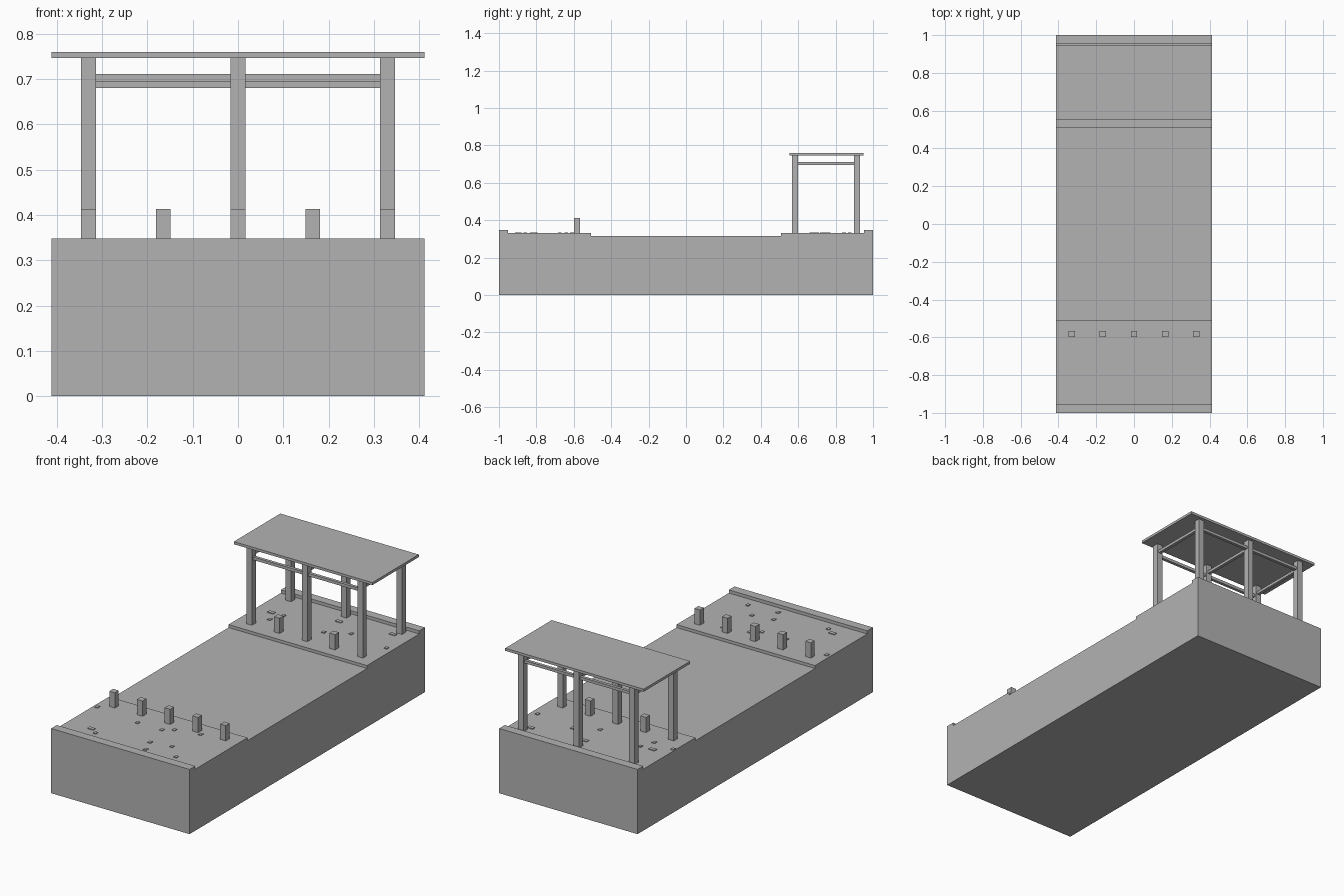
import bpy
import bmesh

if "Cube" in bpy.data.objects:
    bpy.data.objects.remove(bpy.data.objects["Cube"])

grey = bpy.data.materials.new("plain grey")
grey.use_nodes = True
grey.diffuse_color = (0.45, 0.45, 0.45, 1)
grey.node_tree.nodes["Principled BSDF"].inputs["Base Color"].default_value = (0.45, 0.45, 0.45, 1)


def finish(name, bm):
    bmesh.ops.recalc_face_normals(bm, faces=bm.faces)
    mesh = bpy.data.meshes.new(name)
    bm.to_mesh(mesh)
    bm.free()
    mesh.materials.append(grey)
    obj = bpy.data.objects.new(name, mesh)
    bpy.context.collection.objects.link(obj)


def box(name, x, y, z):
    """Box between (low, high) limits on each axis."""
    bm = bmesh.new()
    bmesh.ops.create_cube(bm, size=1)
    for v in bm.verts:
        v.co = [lim[0] if c < 0 else lim[1] for c, lim in zip(v.co, (x, y, z))]
    finish(name, bm)


def around(c, size):
    return c - size / 2, c + size / 2


HALF = 0.412
ROAD, PAVE, KERB = 0.315, 0.331, 0.348
POST = 0.033
FRONT_ROW, BACK_ROW = 0.583, 0.915

# Ground block: road, raised pavements and outer kerbs as one side profile
half_profile = [(1, 0), (1, KERB), (0.952, KERB), (0.952, PAVE), (0.508, PAVE), (0.508, ROAD)]
profile = half_profile + [(-y, z) for y, z in reversed(half_profile)]
bm = bmesh.new()
face = bm.faces.new([bm.verts.new((-HALF, y, z)) for y, z in profile])
side = bmesh.ops.extrude_face_region(bm, geom=[face])
bmesh.ops.translate(bm, vec=(2 * HALF, 0, 0),
                    verts=[v for v in side["geom"] if isinstance(v, bmesh.types.BMVert)])
finish("street_block", bm)

# Bollards along both pavements; shelter posts replace every other one at the back
for i in range(-2, 3):
    x = around(i * 0.165, POST)
    box("front_bollard", x, around(-FRONT_ROW, POST), (PAVE, 0.413))
    if i % 2:
        box("back_bollard", x, around(FRONT_ROW, POST), (PAVE, 0.413))
    else:
        for y in (FRONT_ROW, BACK_ROW):
            box("shelter_post", x, around(y, POST), (PAVE, 0.746))
        # Cross beams running front to back
        box("shelter_cross_beam", around(i * 0.165, POST / 2),
            (FRONT_ROW + POST / 2, BACK_ROW - POST / 2), (0.696, 0.711))

# Long beams between the posts, the rear ones a step higher
for s in (-1, 1):
    x = around(s * 0.165, 0.33 - POST)
    box("shelter_front_beam", x, around(FRONT_ROW, POST / 2), (0.68, 0.696))
    box("shelter_back_beam", x, around(BACK_ROW, POST / 2), (0.696, 0.711))

# Shelter roof
box("shelter_roof", (-HALF, HALF), (0.553, 0.948), (0.746, 0.76))

# Loose litter lying on the pavements
litter = [(-0.39, -0.64), (-0.125, -0.675), (0.02, -0.675), (0.07, -0.64), (0.205, -0.61),
          (0.055, -0.825), (0.17, -0.805), (-0.225, -0.89), (0.085, -0.905), (0.255, -0.89),
          (-0.28, 0.67), (-0.25, 0.745), (0.14, 0.763), (0.375, 0.727), (-0.4, 0.68), (0.02, 0.7)]
wide_litter = [(-0.27, -0.86), (-0.32, 0.74), (0.01, 0.845), (0.31, 0.875)]
for name, spots, width in (("litter", litter, 0.017), ("wide_litter", wide_litter, 0.035)):
    for x, y in spots:
        box(name, around(x, width), around(y, 0.02), (PAVE, PAVE + 0.004))
